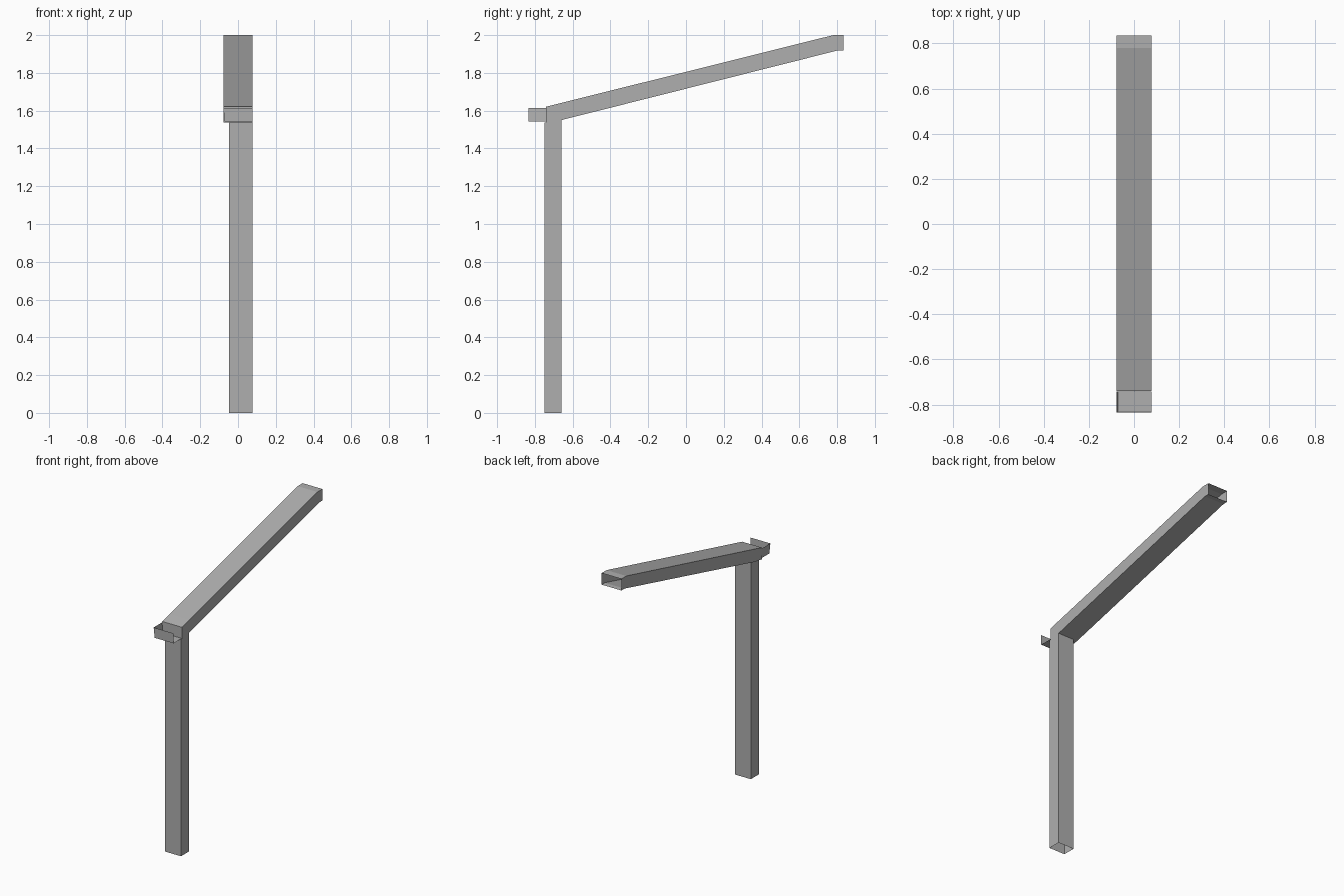
import bpy
import bmesh

if "Cube" in bpy.data.objects:
    bpy.data.objects.remove(bpy.data.objects["Cube"])

HALF_W = 0.0775   # half width of beam and gutter

# Dark grey shared by all parts
grey = bpy.data.materials.new("dark_grey")
grey.diffuse_color = (0.43, 0.43, 0.43, 1)
grey.use_nodes = True
grey.node_tree.nodes["Principled BSDF"].inputs["Base Color"].default_value = grey.diffuse_color


def loft(name, loops, cap_start=False, closed=True):
    """Thin-walled part skinned through a series of matching point loops."""
    bm = bmesh.new()
    rings = [[bm.verts.new(p) for p in loop] for loop in loops]
    n = len(rings[0])
    for a, b in zip(rings, rings[1:]):
        for i in range(n if closed else n - 1):
            j = (i + 1) % n
            bm.faces.new((a[i], a[j], b[j], b[i]))
    if cap_start:
        bm.faces.new(rings[0][::-1])
    bmesh.ops.recalc_face_normals(bm, faces=bm.faces)
    mesh = bpy.data.meshes.new(name)
    bm.to_mesh(mesh)
    bm.free()
    mesh.materials.append(grey)
    obj = bpy.data.objects.new(name, mesh)
    bpy.context.collection.objects.link(obj)
    return obj


def tube_section(y_top, z_top, y_bottom, z_bottom):
    return [(-HALF_W, y_bottom, z_bottom), (HALF_W, y_bottom, z_bottom),
            (HALF_W, y_top, z_top), (-HALF_W, y_top, z_top)]


# Upright post: open square tube, top cut to the underside of the beam
post_plan = [(-0.047, -0.75, 1.537), (HALF_W, -0.75, 1.537),
             (HALF_W, -0.66, 1.55), (-0.047, -0.66, 1.55)]
loft("post", [[(x, y, 0) for x, y, z in post_plan], post_plan])

# Sloping beam: closed at the low end, open at the level high tip
loft("roof_beam", [
    tube_section(-0.74, 1.621, -0.74, 1.538),
    tube_section(-0.66, 1.641, -0.66, 1.55),
    tube_section(0.78, 2.0, 0.80, 1.918),
    tube_section(0.835, 2.0, 0.835, 1.918),
], cap_start=True)


# Gutter: open channel along x with one closed end, slightly flared
def gutter_section(x_top, x_bottom):
    return [(x_top, -0.835, 1.614), (x_bottom, -0.833, 1.542),
            (x_bottom, -0.741, 1.542), (x_top, -0.741, 1.614)]


loft("gutter", [gutter_section(-HALF_W, -0.071), gutter_section(HALF_W, HALF_W)],
     cap_start=True, closed=False)
